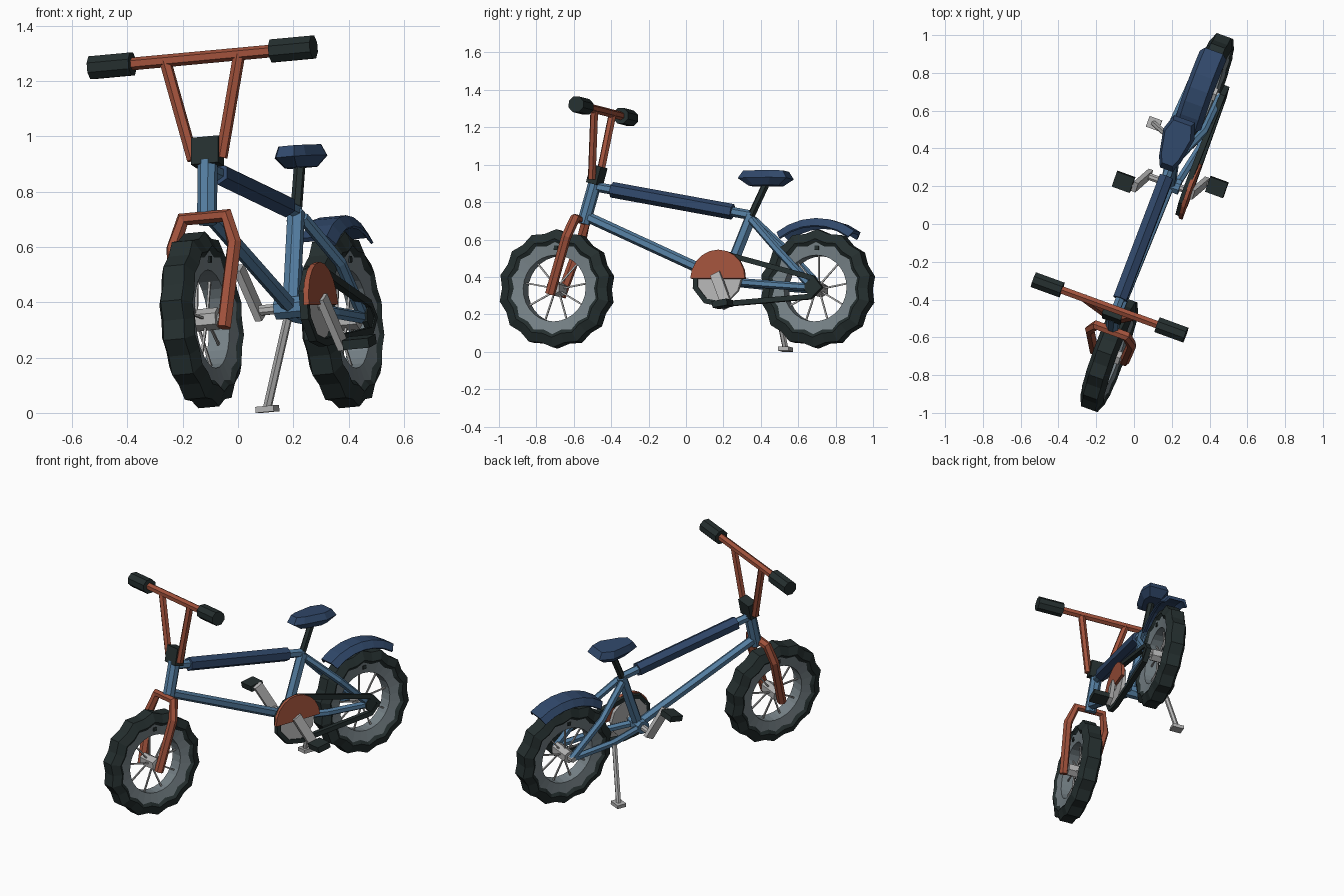
import bpy, bmesh
from math import sin, cos, pi, radians
from mathutils import Vector, Matrix

cube = bpy.data.objects.get("Cube")
if cube:
    bpy.data.objects.remove(cube, do_unlink=True)


def material(name, rgb):
    m = bpy.data.materials.new(name)
    m.use_nodes = True
    m.diffuse_color = (*rgb, 1)
    m.node_tree.nodes["Principled BSDF"].inputs["Base Color"].default_value = (*rgb, 1)
    return m


BLUE = material("steel blue", (.09, .21, .36))
NAVY = material("navy", (.03, .065, .145))
RUST = material("rust orange", (.36, .085, .045))
BLACK = material("rubber black", (.018, .028, .028))
GREY = material("rim grey", (.18, .22, .24))
SILVER = material("silver", (.45, .45, .45))

# The bike leans on its stand and is turned; parts are laid out upright
# around the midpoint between the axles as (side, length, height).
PLACE = (Matrix.Translation((.1225, .0075, .336))
         @ Matrix.Rotation(radians(-20), 4, 'Z') @ Matrix.Rotation(radians(-5), 4, 'Y'))
AXLE = .742
BB = Vector((0, .215, .045))


def loft(name, rings, mat, closed=False):
    """Skin a list of equal point loops."""
    bm = bmesh.new()
    loops = [[bm.verts.new(PLACE @ Vector(p)) for p in ring] for ring in rings]
    n = len(loops[0])
    pairs = list(zip(loops, loops[1:]))
    if closed:
        pairs.append((loops[-1], loops[0]))
    else:
        bm.faces.new(loops[0])
        bm.faces.new(loops[-1])
    for a, b in pairs:
        for i in range(n):
            j = (i + 1) % n
            bm.faces.new((a[i], a[j], b[j], b[i]))
    bmesh.ops.recalc_face_normals(bm, faces=bm.faces)
    me = bpy.data.meshes.new(name)
    bm.to_mesh(me)
    bm.free()
    me.materials.append(mat)
    ob = bpy.data.objects.new(name, me)
    bpy.context.collection.objects.link(ob)
    return ob


def tube(name, path, r, mat, sides=6, ref=(1, 0, 0)):
    """Sweep a regular polygon along a path."""
    pts = [Vector(p) for p in path]
    rings = []
    for i, p in enumerate(pts):
        d = Vector()
        if i:
            d += (p - pts[i - 1]).normalized()
        if i < len(pts) - 1:
            d += (pts[i + 1] - p).normalized()
        v = d.cross(Vector(ref)).normalized()
        u = v.cross(d).normalized()
        rings.append([p + r * (u * cos(a) + v * sin(a))
                      for a in (2 * pi * (k + .5) / sides for k in range(sides))])
    return loft(name, rings, mat)


def rod(name, y, z, x0, x1, r, mat, sides=8):
    """Cylinder lying across the bike."""
    return tube(name, [(x0, y, z), (x1, y, z)], r, mat, sides, (0, 1, 0))


def box(name, centre, size, mat, tilt=0):
    c = Vector(centre)
    rot = Matrix.Rotation(tilt, 3, 'X')
    a, b, h = (s / 2 for s in size)
    rings = [[c + rot @ Vector((x, y, z)) for x, y in ((-a, -b), (a, -b), (a, b), (-a, b))]
             for z in (-h, h)]
    return loft(name, rings, mat)


def lathe(name, y, profile, mat, angles, closed=True, scale=lambda i: 1):
    """Sweep a (side, radius) profile round an axle."""
    rings = [[(x, y + r * scale(i) * sin(a), r * scale(i) * cos(a)) for x, r in profile]
             for i, a in enumerate(angles)]
    return loft(name, rings, mat, closed)


def turn(n):
    return [2 * pi * i / n for i in range(n)]


# Wheels
TYRE = [(-.045, .235), (-.064, .262), (-.04, .314), (.04, .314), (.064, .262), (.045, .235)]
RIM = [(-.052, .248), (-.04, .178), (.04, .178), (.052, .248)]
for side, y in (("front", -AXLE), ("rear", AXLE)):
    lathe(side + "_tyre", y, TYRE, BLACK, turn(28), scale=lambda i: 1.01 if i % 2 == 0 else .95)
    lathe(side + "_rim", y, RIM, GREY, turn(28))
    rod(side + "_hub", y, 0, -.065, .065, .04, SILVER, 6)
    rod(side + "_axle", y, 0, -.105, .105, .018, SILVER, 6)
    box(side + "_valve", (0, y + .005, .216), (.106, .022, .022), BLACK)
    for i, a in enumerate(turn(9)):
        x = .02 if i % 2 else -.02
        tube(side + "_spoke", [(x, y, 0), (0, y + .19 * sin(a), .19 * cos(a))], .006, SILVER, 4)

# Frame
HEAD_TOP, HEAD_LOW = Vector((0, -.542, .575)), Vector((0, -.602, .35))
SEAT_TOP = Vector((0, .352, .395))
TOP_A = Vector((0, -.55, .55))
tube("head_tube", [HEAD_LOW, HEAD_TOP], .036, BLUE, 8)
tube("top_tube", [TOP_A, SEAT_TOP], .026, BLUE)
tube("top_tube_pad", [TOP_A.lerp(SEAT_TOP, .115), TOP_A.lerp(SEAT_TOP, .88)], .042, NAVY)
tube("down_tube", [(0, -.59, .39), BB], .028, BLUE)
tube("seat_tube", [BB, SEAT_TOP], .032, BLUE)
rod("bottom_bracket", BB.y, BB.z, -.055, .055, .042, BLUE)
for s in (-1, 1):
    tube("chain_stay", [(s * .03, BB.y, .04), (s * .08, .45, .02), (s * .085, AXLE, 0)], .022, BLUE)
    tube("seat_stay", [(s * .02, .36, .37), (s * .085, .54, .2), (s * .085, AXLE, 0)], .022, BLUE)

# Fork, handlebar and stem
leg = [(.085, -AXLE - .008, -.035), (.118, -.655, .27), (.085, -.62, .372)]
tube("fork", leg + [(-x, y, z) for x, y, z in reversed(leg)], .027, RUST, 6, (0, 1, 0))
box("stem_clamp", (0, -.535, .61), (.105, .06, .1), BLACK, radians(-14))
BAR = (-.508, .953)
rod("handlebar", *BAR, -.4, .4, .023, RUST, 6)
for s in (-1, 1):
    tube("handlebar_brace", [(s * .055, -.543, .585), (s * .143, *BAR)], .022, RUST)
    rod("grip", *BAR, s * .27, s * .43, .045, BLACK)

# Seat
tube("seat_post", [SEAT_TOP - Vector((0, .01, .02)), (0, .437, .58)], .021, BLACK)
half = [(.035, .28), (.06, .335), (.088, .48), (.06, .565)]
outline = half + [(-x, y) for x, y in reversed(half)]
loft("seat", [[(x * k, .43 + (y - .43) * k, z) for x, y in outline]
              for k, z in ((.62, .553), (1, .592), (.82, .632))], NAVY)

# Mudguard
GUARD = [(-.075, .335), (-.05, .376), (.05, .376), (.075, .335),
         (.068, .328), (.044, .358), (-.044, .358), (-.068, .328)]
lathe("mudguard", AXLE, GUARD, NAVY, [radians(a) for a in range(-37, 38, 12)], closed=False)


# Chain set
def disc(name, x0, x1, r, angles, mat):
    loft(name, [[(x, BB.y + r * cos(a), BB.z + r * sin(a)) for a in angles] for x in (x0, x1)], mat)


disc("chain_wheel", .085, .108, .128, turn(12), SILVER)
disc("chain_guard", .105, .125, .155, [pi * i / 10 for i in range(11)], RUST)
rod("rear_cog", AXLE, 0, .09, .11, .04, BLACK)
arcs = [(BB.y, BB.z, .138, radians(a)) for a in range(80, 281, 40)]
arcs += [(AXLE, 0, .05, radians(a)) for a in (-90, 0, 80)]
chain = []
for y, z, r, a in arcs:
    chain.append([(x, y + q * cos(a), z + q * sin(a))
                  for x, q in ((.085, r - .014), (.115, r - .014), (.115, r + .014), (.085, r + .014))])
loft("chain", chain, BLACK, closed=True)

# Cranks and pedals
for s, end in ((1, Vector((0, .285, -.1))), (-1, Vector((0, .142, .19)))):
    d = (end - BB).normalized()
    w = d.cross(Vector((1, 0, 0))) * .028
    rings = []
    for p, x in ((BB - d * .03, .125), (end + d * .015, .16)):
        rings.append([p + w * k + Vector((s * (x + t), 0, 0))
                      for k, t in ((-1, -.013), (1, -.013), (1, .013), (-1, .013))])
    loft("crank", rings, SILVER)
    rod("crank_axle", BB.y, BB.z, s * .05, s * .13, .02, SILVER)
    rod("pedal_axle", end.y, end.z, s * .15, s * .2, .012, SILVER, 6)
    box("pedal", (s * .225, end.y, end.z), (.1, .085, .035), BLACK, radians(10))

# Kickstand
foot = Vector((-.222, .487, -.3))
tube("kickstand_leg", [(-.1, .45, .02), foot], .016, SILVER)
box("kickstand_foot", foot - Vector((0, 0, .004)), (.07, .06, .022), SILVER)
